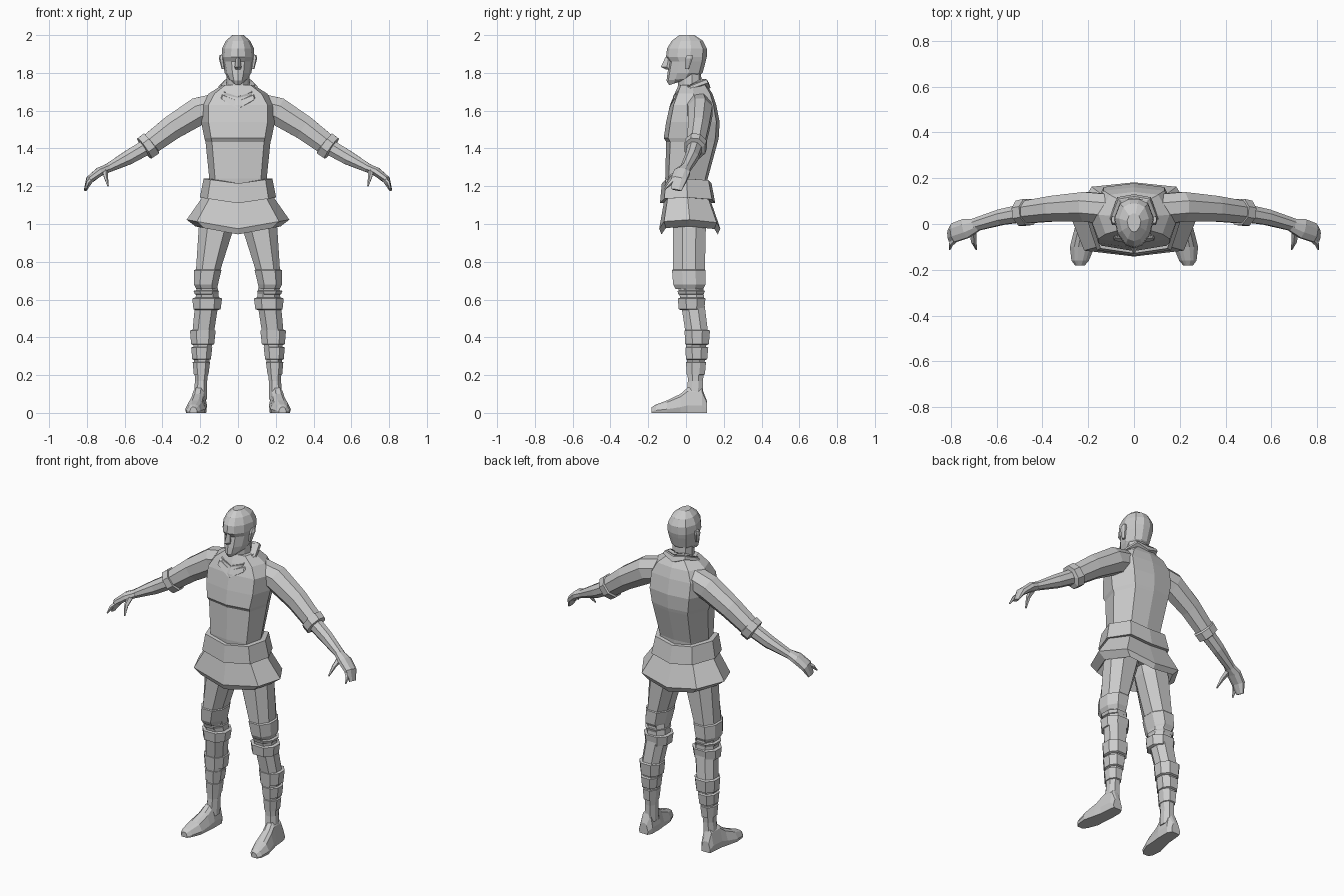
import bpy, bmesh
from math import sin, cos, pi
from mathutils import Vector

# Half cross-sections: (fraction of half width, fraction of depth from front to back)
BODY = [(0, 0), (.8, .08), (1, .5), (.68, .94), (0, 1)]
HEAD = [(0, 0), (.42, .06), (.82, .28), (1, .6), (.72, .9), (.25, 1)]
LEG = [(.5, 0), (1, .3), (1, .7), (.5, 1)]
DIAMOND = [(0, 0), (1, .6), (.6, 1)]


def ring(shape, z, w, yf, yb, side=0, back=0, cx=0):
    """Closed horizontal ring; side/back raise the sides and the rear."""
    pts = shape + [(-u, t) for u, t in reversed(shape) if u > 0]
    return [Vector((cx + u * w, yf + t * (yb - yf), z + side * abs(u) + back * t)) for u, t in pts]


def loft(name, rings, mirror=False):
    bm = bmesh.new()
    loops = [[bm.verts.new(p) for p in r] for r in rings]
    n = len(loops[0])
    for a, b in zip(loops, loops[1:]):
        for i in range(n):
            j = (i + 1) % n
            bm.faces.new((a[i], a[j], b[j], b[i]))
    bm.faces.new(loops[0])
    bm.faces.new(loops[-1])
    bmesh.ops.recalc_face_normals(bm, faces=bm.faces)
    me = bpy.data.meshes.new(name)
    bm.to_mesh(me)
    bm.free()
    ob = bpy.data.objects.new(name, me)
    bpy.context.collection.objects.link(ob)
    if mirror:
        ob.modifiers.new("mirror", 'MIRROR').use_mirror_merge = False
    return ob


def stack(name, shape, rows):
    return loft(name, [ring(shape, *r) for r in rows])


def tube(name, path, n=8):
    """Mirrored limb along points (x, y, z, height radius, depth radius)."""
    pts = [Vector(p[:3]) for p in path]
    rings = []
    for i, p in enumerate(path):
        t = (pts[min(i + 1, len(pts) - 1)] - pts[max(i - 1, 0)]).normalized()
        u = t.cross(Vector((0, 1, 0))).normalized()
        v = u.cross(t)
        rings.append([pts[i] + u * p[3] * cos(2 * pi * (k + .5) / n)
                      + v * p[4] * sin(2 * pi * (k + .5) / n) for k in range(n)])
    return loft(name, rings, True)


def leg_part(name, rows):
    """Mirrored leg piece from rows (z, inner x, outer x, front y, back y)."""
    return loft(name, [ring(LEG, z, (b - a) / 2, f, k, cx=(a + b) / 2)
                       for z, a, b, f, k in rows], True)


# Head, nose, ears and neck
stack("head", HEAD, [
    (1.735, .028, -.09, 0, 0, .03), (1.76, .052, -.103, .06, 0, .015),
    (1.80, .07, -.098, .088), (1.86, .082, -.088, .104), (1.885, .087, -.106, .11),
    (1.93, .084, -.1, .11), (1.97, .065, -.075, .09), (2.0, .03, -.035, .045)])
stack("nose", DIAMOND, [(1.885, .01, -.108, -.08), (1.832, .018, -.133, -.08),
                        (1.818, .014, -.105, -.08)])
loft("ear", [ring(LEG, 1.82, .008, -.005, .015, cx=.078),
             ring(LEG, 1.875, .013, -.005, .035, cx=.088),
             ring(LEG, 1.895, .01, .005, .035, cx=.088)], True)
stack("neck", HEAD, [(1.66, .065, -.04, .085), (1.80, .06, -.045, .08)])

# Tunic body and folded V collar
stack("tunic", BODY, [
    (1.18, .15, -.105, .11), (1.24, .152, -.11, .115), (1.435, .172, -.105, .168),
    (1.455, .178, -.118, .173), (1.54, .195, -.105, .178), (1.63, .195, -.085, .16),
    (1.69, .155, -.06, .14), (1.735, .085, -.04, .11)])
stack("collar", BODY, [
    (1.60, .085, -.07, .11, .05, .11), (1.61, .108, -.09, .13, .05, .11),
    (1.65, .102, -.075, .12, .03, .1), (1.655, .07, -.05, .09, .03, .1)])
stack("collar_inner", BODY, [
    (1.63, .085, -.065, .1, .03, .1), (1.675, .09, -.07, .115, .02, .085),
    (1.67, .065, -.045, .085, .02, .085)])

# Belt and flared skirt
stack("belt", BODY, [
    (1.215, .145, -.1, .11, .025), (1.215, .182, -.128, .135, .025),
    (1.11, .202, -.138, .155, .03), (1.11, .17, -.11, .12, .03)])
stack("skirt", BODY, [
    (1.15, .175, -.11, .125), (1.11, .19, -.118, .135, .03), (.975, .272, -.142, .182, .048),
    (.945, .225, -.13, .168, .042), (1.03, .19, -.1, .13)])

# Sleeves, cuffs and forearms
tube("sleeve", [(.1, .065, 1.625, .075, .07), (.21, .075, 1.597, .08, .07),
                (.35, .067, 1.51, .07, .06), (.485, .05, 1.408, .06, .052)])
tube("cuff", [(.455, .053, 1.43, .05, .045), (.46, .053, 1.425, .072, .062),
              (.495, .047, 1.4, .07, .06), (.5, .046, 1.397, .04, .04)])
tube("forearm", [(.48, .048, 1.41, .045, .042), (.58, .03, 1.352, .041, .037),
                 (.7, -.005, 1.29, .024, .03)])

# Hands: palm with curled fingers, forefinger and thumb
tube("hand", [(.685, -.003, 1.298, .024, .03), (.735, -.02, 1.275, .026, .046),
              (.785, -.038, 1.235, .022, .045), (.808, -.05, 1.18, .008, .028)])
tube("forefinger", [(.765, -.05, 1.25, .014, .016), (.797, -.085, 1.215, .01, .012),
                    (.805, -.112, 1.185, .004, .004)], 5)
tube("thumb", [(.705, -.02, 1.285, .018, .018), (.7, -.075, 1.25, .012, .014),
               (.688, -.11, 1.2, .004, .005)], 5)

# Legs with breeches, knee bands and wrapped calves
leg_part("breeches", [
    (1.06, .005, .18, -.07, .1), (.98, .022, .208, -.07, .105), (.76, .092, .222, -.07, .1),
    (.755, .088, .232, -.074, .104), (.68, .106, .234, -.068, .104), (.655, .112, .22, -.055, .09)])
leg_part("lower_leg", [
    (.72, .115, .215, -.05, .09), (.6, .1, .225, -.03, .095), (.44, .125, .24, -.005, .115),
    (.28, .15, .232, .005, .1), (.17, .163, .228, .01, .09), (.07, .165, .235, 0, .09)])
BANDS = [("knee_band", .61, .545, .084, .242, -.043, .103),
         ("garter", .65, .625, .1, .235, -.045, .1),
         ("upper_wrap", .44, .36, .118, .254, -.008, .127),
         ("middle_wrap", .35, .28, .136, .248, -.004, .118),
         ("lower_wrap", .272, .2, .148, .24, 0, .106)]
for name, top, low, a, b, f, k in BANDS:
    leg_part(name, [(top, a + .014, b - .014, f + .012, k - .012), (top - .004, a, b, f, k),
                    (low + .004, a + .008, b - .006, f + .004, k - .006),
                    (low, a + .018, b - .016, f + .014, k - .014)])

# Shoes: cross-sections from heel to toe (y, centre x, half width, height)
SHOE = [(.11, .21, .03, .065), (.085, .205, .04, .13), (.01, .208, .044, .135),
        (-.03, .215, .047, .1), (-.1, .226, .054, .066), (-.16, .235, .038, .044),
        (-.182, .236, .02, .03)]
SOLE = [(-.9, 0), (.9, 0), (1, .3), (.65, .85), (.3, 1), (-.3, 1), (-.65, .85), (-1, .3)]
loft("shoe", [[Vector((cx + u * w, y, h * v)) for u, v in SOLE] for y, cx, w, h in SHOE], True)
